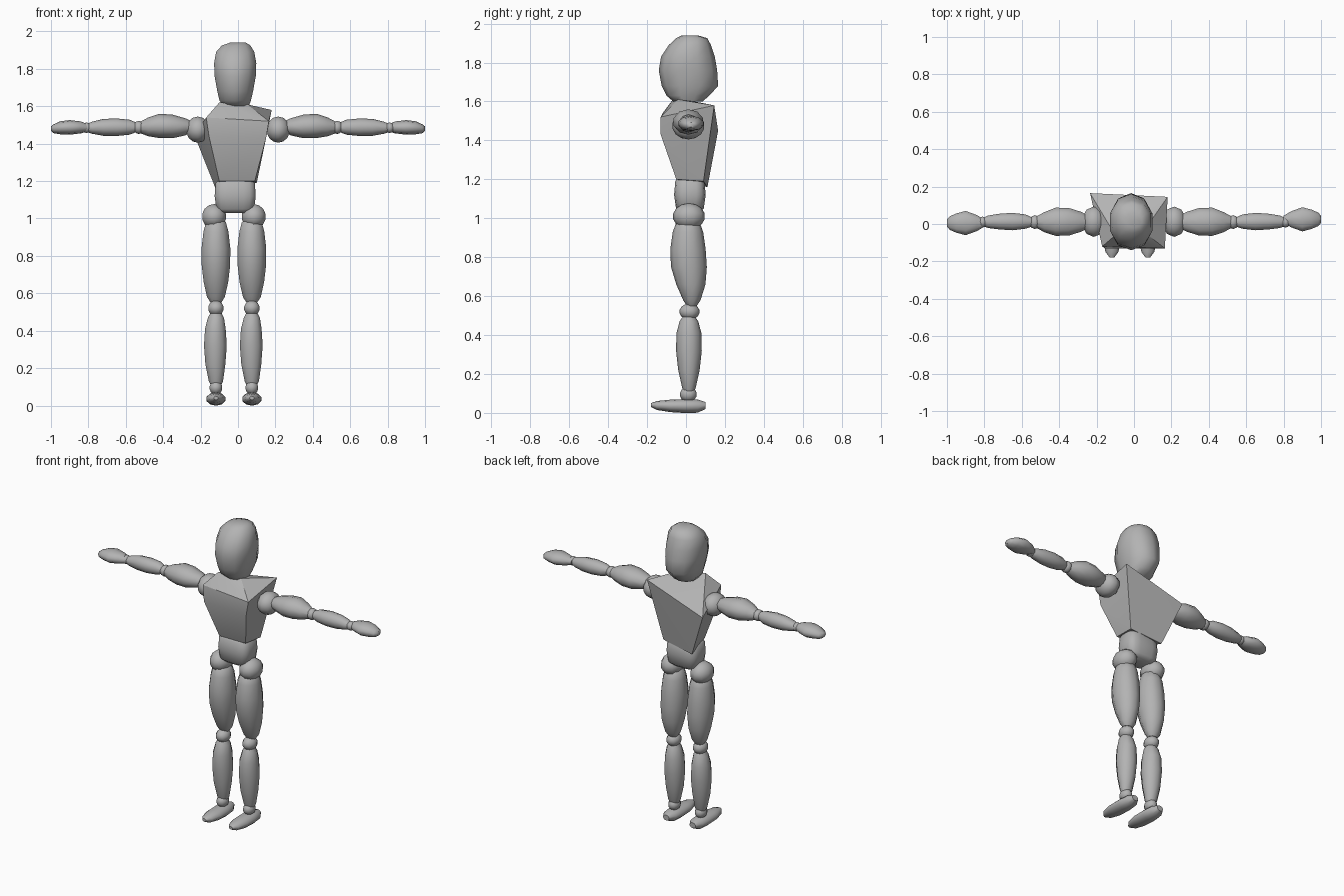
import bpy, bmesh, math
from mathutils import Vector

grey = bpy.data.materials.new("clay_grey")
grey.diffuse_color = (0.45, 0.45, 0.45, 1)


def finish(name, bm, angle=50):
    bmesh.ops.recalc_face_normals(bm, faces=bm.faces)
    me = bpy.data.meshes.new(name)
    bm.to_mesh(me)
    bm.free()
    ob = bpy.data.objects.new(name, me)
    bpy.context.collection.objects.link(ob)
    me.materials.append(grey)
    bpy.ops.object.select_all(action='DESELECT')
    ob.select_set(True)
    bpy.context.view_layer.objects.active = ob
    bpy.ops.object.shade_smooth_by_angle(angle=math.radians(angle))
    return ob


def loft(name, axis, stations, sides=10, power=1.0):
    """Rings (t, centre a, centre b, radius a, radius b) along an axis; power < 1 is boxier."""
    bm = bmesh.new()
    rings = []
    for t, ca, cb, ra, rb in stations:
        ring = []
        for i in range(sides):
            w = 2 * math.pi * (i + 0.5) / sides
            c, s = math.cos(w), math.sin(w)
            a = ca + ra * math.copysign(abs(c) ** power, c)
            b = cb + rb * math.copysign(abs(s) ** power, s)
            co = {'x': (t, a, b), 'y': (a, t, b), 'z': (a, b, t)}[axis]
            ring.append(bm.verts.new(co))
        rings.append(ring)
    for r0, r1 in zip(rings, rings[1:]):
        for i in range(sides):
            j = (i + 1) % sides
            bm.faces.new((r0[i], r0[j], r1[j], r1[i]))
    bm.faces.new(rings[0])
    bm.faces.new(rings[-1])
    return finish(name, bm)


def ball(name, centre, radii):
    bm = bmesh.new()
    bmesh.ops.create_uvsphere(bm, u_segments=10, v_segments=7, radius=1)
    for v in bm.verts:
        v.co = Vector(centre) + Vector([v.co[k] * radii[k] for k in range(3)])
    return finish(name, bm)


# Head: blocky skull narrowing to the chin
loft("head", 'z', [
    (1.60, -0.01, 0.01, 0.07, 0.075), (1.63, -0.015, 0.01, 0.088, 0.11),
    (1.68, -0.015, 0.02, 0.100, 0.145), (1.76, -0.015, 0.01, 0.115, 0.150),
    (1.83, -0.015, 0.01, 0.118, 0.138), (1.89, -0.015, 0.02, 0.107, 0.108),
    (1.925, -0.01, 0.03, 0.08, 0.08), (1.94, 0.0, 0.02, 0.045, 0.04)], 10, 0.9)

# Chest: angular, lopsided faceted wedge
bm = bmesh.new()
for p in [(-0.17, -0.12, 1.54), (0.165, -0.13, 1.52), (-0.155, -0.13, 1.44), (0.15, -0.13, 1.43),
          (-0.235, 0.165, 1.45), (0.18, 0.145, 1.58),
          (-0.10, -0.06, 1.62), (0.05, -0.04, 1.61),
          (-0.10, -0.05, 1.20), (0.09, -0.05, 1.20), (0.10, 0.09, 1.19), (-0.12, 0.11, 1.16)]:
    bm.verts.new(p)
bmesh.ops.convex_hull(bm, input=bm.verts)
finish("chest", bm, 30)

# Pelvis: rounded block
loft("pelvis", 'z', [
    (1.03, -0.015, 0.02, 0.075, 0.05), (1.05, -0.015, 0.02, 0.102, 0.072),
    (1.12, -0.015, 0.02, 0.111, 0.082), (1.19, -0.015, 0.02, 0.106, 0.076),
    (1.21, -0.015, 0.02, 0.085, 0.06)], 16, 0.55)

for side, s in (("left", -1), ("right", 1)):
    # Legs
    x = -0.022 + s * 0.096
    ball(side + "_hip", (x + s * 0.01, 0.015, 1.01), (0.068, 0.083, 0.067))
    loft(side + "_thigh", 'z', [
        (0.55, x, 0.03, 0.03, 0.025), (0.58, x, 0.03, 0.05, 0.045),
        (0.66, x, 0.025, 0.069, 0.075), (0.75, x, 0.015, 0.08, 0.092),
        (0.84, x, 0.01, 0.081, 0.091), (0.93, x, 0.01, 0.070, 0.078),
        (0.98, x, 0.01, 0.056, 0.06), (1.0, x, 0.01, 0.03, 0.03)])
    ball(side + "_knee", (x, 0.018, 0.52), (0.044, 0.052, 0.042))
    loft(side + "_shin", 'z', [
        (0.09, x, 0.015, 0.02, 0.02), (0.13, x, 0.015, 0.04, 0.035),
        (0.22, x - 0.003, 0.015, 0.056, 0.055), (0.32, x - 0.003, 0.015, 0.064, 0.066),
        (0.41, x - 0.003, 0.015, 0.058, 0.064), (0.47, x, 0.015, 0.045, 0.048),
        (0.505, x, 0.015, 0.025, 0.025)])
    ball(side + "_ankle", (x, 0.012, 0.095), (0.036, 0.044, 0.038))
    loft(side + "_foot", 'y', [
        (-0.18, x, 0.040, 0.012, 0.010), (-0.15, x, 0.038, 0.036, 0.023),
        (-0.08, x, 0.036, 0.053, 0.032), (0.0, x, 0.035, 0.053, 0.036),
        (0.06, x, 0.035, 0.046, 0.034), (0.10, x, 0.038, 0.022, 0.018)])

    # Arms
    ball(side + "_shoulder", (s * 0.215, 0.012, 1.475), (0.066, 0.083, 0.070))
    loft(side + "_upper_arm", 'x', [
        (s * 0.24, 0.01, 1.49, 0.03, 0.025), (s * 0.28, 0.012, 1.49, 0.055, 0.045),
        (s * 0.35, 0.012, 1.492, 0.078, 0.063), (s * 0.42, 0.012, 1.495, 0.079, 0.065),
        (s * 0.48, 0.01, 1.49, 0.056, 0.05), (s * 0.535, 0.01, 1.485, 0.025, 0.025)])
    ball(side + "_elbow", (s * 0.53, 0.01, 1.487), (0.032, 0.038, 0.035))
    loft(side + "_forearm", 'x', [
        (s * 0.53, 0.01, 1.487, 0.02, 0.02), (s * 0.58, 0.013, 1.488, 0.04, 0.04),
        (s * 0.65, 0.013, 1.488, 0.049, 0.047), (s * 0.72, 0.013, 1.487, 0.044, 0.045),
        (s * 0.78, 0.012, 1.485, 0.035, 0.032), (s * 0.82, 0.01, 1.483, 0.018, 0.018)])
    ball(side + "_wrist", (s * 0.81, 0.01, 1.485), (0.028, 0.03, 0.028))
    hy = 0.005 if s < 0 else 0.025
    loft(side + "_hand", 'x', [
        (s * 0.80, hy, 1.485, 0.02, 0.018), (s * 0.84, hy, 1.487, 0.045, 0.032),
        (s * 0.90, hy, 1.487, 0.068, 0.039), (s * 0.95, hy, 1.485, 0.054, 0.035),
        (s * 0.985, hy, 1.48, 0.038, 0.024), (s * 1.0, hy, 1.48, 0.02, 0.012)])
